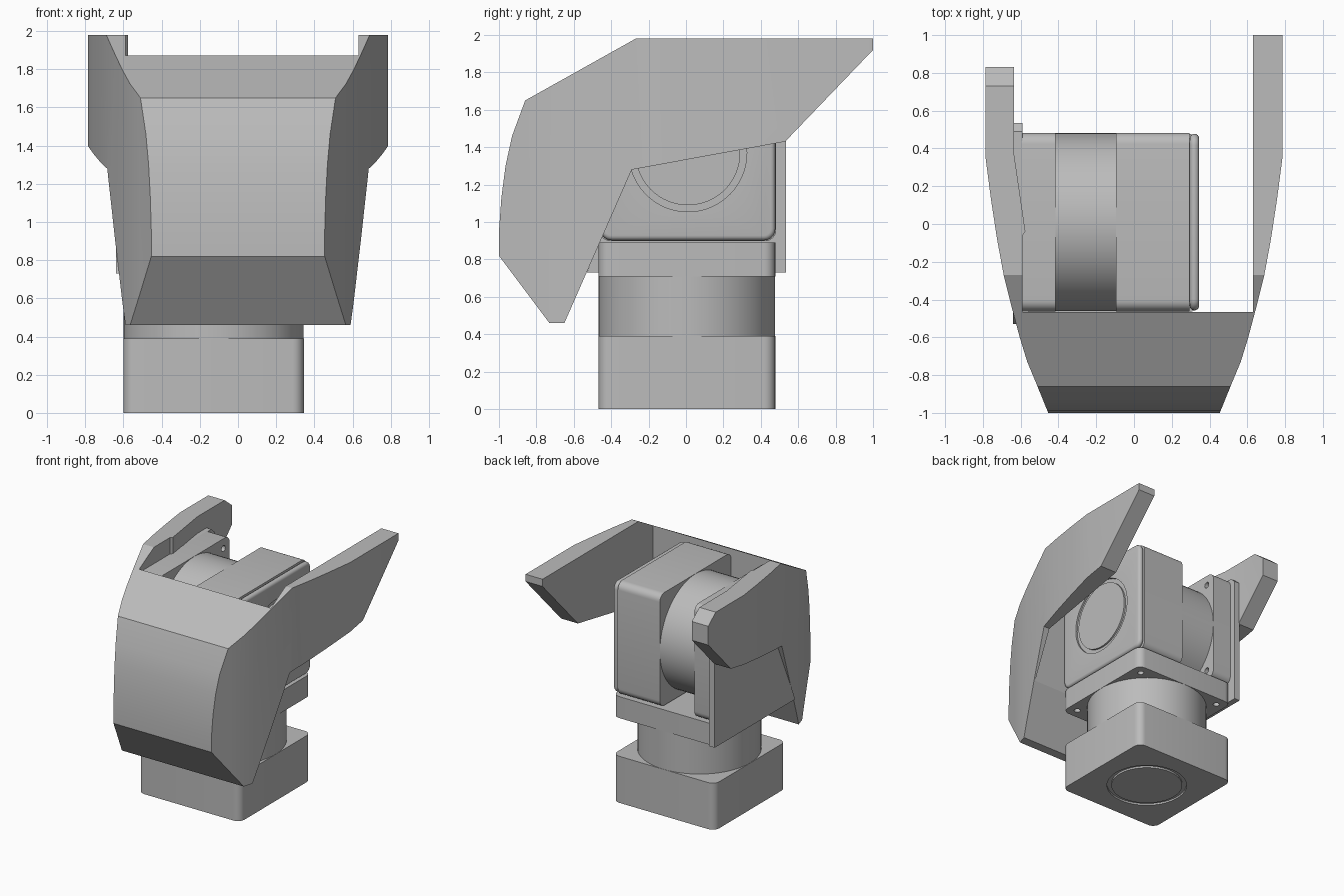
import bpy, bmesh, math
from mathutils import Matrix, Vector

if "Cube" in bpy.data.objects:
    bpy.data.objects.remove(bpy.data.objects["Cube"], do_unlink=True)

grey = bpy.data.materials.new("machine grey")
grey.use_nodes = True
grey.diffuse_color = (0.5, 0.5, 0.5, 1)
grey.node_tree.nodes["Principled BSDF"].inputs["Base Color"].default_value = (0.5, 0.5, 0.5, 1)

# Maps (u, v, w) to (x, y, z) for a prism extruded along the named axis
AXES = {
    "x": lambda u, v, w: (w, u, v),
    "z": lambda u, v, w: (u, v, w),
}


def prism(name, pts, axis, lo, hi, matrix=Matrix()):
    """Extrude a closed 2D outline along an axis from lo to hi."""
    bm = bmesh.new()
    verts = [bm.verts.new(AXES[axis](u, v, lo)) for u, v in pts]
    face = bm.faces.new(verts)
    step = Vector(AXES[axis](0, 0, hi - lo))
    top = bmesh.ops.extrude_face_region(bm, geom=[face])["geom"]
    bmesh.ops.translate(bm, vec=step, verts=[g for g in top if isinstance(g, bmesh.types.BMVert)])
    bmesh.ops.recalc_face_normals(bm, faces=bm.faces)
    bmesh.ops.transform(bm, matrix=matrix, verts=bm.verts)
    mesh = bpy.data.meshes.new(name)
    bm.to_mesh(mesh)
    bm.free()
    mesh.materials.append(grey)
    obj = bpy.data.objects.new(name, mesh)
    bpy.context.collection.objects.link(obj)
    return obj


def activate(obj):
    bpy.ops.object.select_all(action="DESELECT")
    obj.select_set(True)
    bpy.context.view_layer.objects.active = obj


def boolean(obj, cutter, operation="DIFFERENCE"):
    cutter.hide_render = True
    mod = obj.modifiers.new("cut", "BOOLEAN")
    mod.operation = operation
    mod.solver = "EXACT"
    mod.object = cutter
    activate(obj)
    bpy.ops.object.modifier_apply(modifier=mod.name)
    bpy.data.objects.remove(cutter, do_unlink=True)


def smooth(obj, degrees=25):
    activate(obj)
    bpy.ops.object.shade_smooth_by_angle(angle=math.radians(degrees))


def circle(radius, cx=0, cy=0, n=64):
    return [(cx + radius * math.cos(math.tau * i / n), cy + radius * math.sin(math.tau * i / n))
            for i in range(n)]


def rounded_square(half, radius, n=6):
    pts = []
    for quarter, (sx, sy) in enumerate([(1, 1), (-1, 1), (-1, -1), (1, -1)]):
        for i in range(n + 1):
            a = math.pi / 2 * (quarter + i / n)
            pts.append((sx * (half - radius) + radius * math.cos(a),
                        sy * (half - radius) + radius * math.sin(a)))
    return pts


HALF = 0.4725


def motor(name, matrix, cap=0):
    """Square housing, round drum and drilled flange stacked along local z."""
    housing = prism(name + "_housing", rounded_square(HALF, 0.06), "z", 0, 0.39, matrix)
    end = housing
    if cap:
        end = prism(name + "_end_cap", rounded_square(HALF - 0.005, 0.06), "z", -cap, 0, matrix)
        bevel = end.modifiers.new("rounding", "BEVEL")
        bevel.width, bevel.segments = 0.04, 4
        bevel.limit_method = "ANGLE"
        bevel.angle_limit = math.radians(60)
        activate(end)
        bpy.ops.object.modifier_apply(modifier=bevel.name)
    # Ring groove around a flush end disc
    boolean(end, prism("groove_cutter", circle(0.315), "z", -cap - 0.1, -cap + 0.015, matrix))
    disc = prism(name + "_end_disc", circle(0.28), "z", -cap, -cap + 0.02, matrix)
    drum = prism(name + "_drum", circle(HALF - 0.001), "z", 0.39, 0.71, matrix)
    flange = prism(name + "_flange", rounded_square(HALF, 0.06), "z", 0.71, 0.89, matrix)
    for sx in (-1, 1):
        for sy in (-1, 1):
            hole = circle(0.025, sx * 0.39, sy * 0.39, 16)
            boolean(flange, prism("hole_cutter", hole, "z", 0.6, 1, matrix))
    for obj in {housing, end, disc, drum, flange}:
        smooth(obj)


# Base motor stands upright, tilt motor lies along x
motor("base_motor", Matrix.Translation((-0.1275, 0.005, 0)))
motor("tilt_motor", Matrix.Translation((0.295, 0.01, 1.37)) @ Matrix.Rotation(-math.pi / 2, 4, "Y"), cap=0.05)

# Bracket plate joining the two flanges
prism("bracket_plate", [(-0.53, 0.73), (0.535, 0.73), (0.535, 1.8), (0.49, 1.84), (-0.47, 1.84),
                        (-0.47, 0.88)], "x", -0.64, -0.59)

# Shell: side profile trimmed by a U-shaped plan
profile = [(-0.27, 1.98), (1, 1.98), (1, 1.92), (0.53, 1.43), (-0.29, 1.28), (-0.65, 0.46),
           (-0.73, 0.46), (-1, 0.82), (-1, 0.95), (-0.987, 1.13), (-0.965, 1.3),
           (-0.93, 1.46), (-0.86, 1.65)]
outer = [(0.45, -1.01), (0.515, -0.85), (0.565, -0.73), (0.605, -0.6), (0.645, -0.45),
         (0.69, -0.27), (0.725, -0.08), (0.757, 0.13), (0.787, 0.36), (0.787, 1.1)]
inner = [(0.63, 1.1), (0.63, -0.465), (-0.59, -0.465), (-0.59, -0.06), (-0.575, -0.04),
         (-0.635, 0.37), (-0.635, 1.1)]
plan = outer + inner + [(-x, y) for x, y in reversed(outer)]
shell = prism("head_shell", profile, "x", -1, 1)
boolean(shell, prism("plan_cutter", plan, "z", 0.2, 2.2), "INTERSECT")

# Shorten the wing on the bracket side and clip its upper corner
tip = [(0.73, 1.98), (0.83, 1.9), (0.83, 1.5), (1.2, 1.5), (1.2, 2.2), (0.73, 2.2)]
boolean(shell, prism("tip_cutter", tip, "x", -1, -0.2))
smooth(shell, 15)
